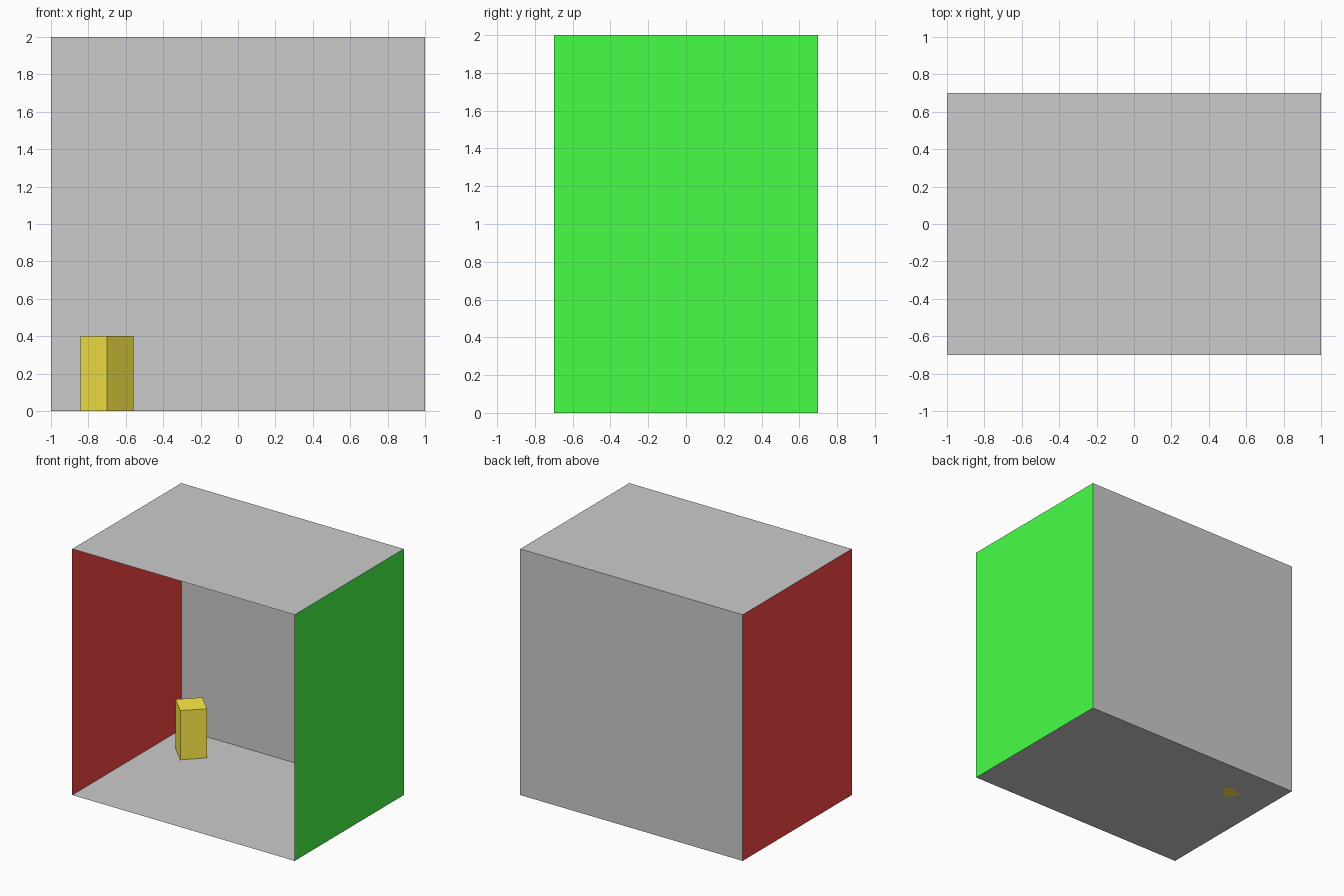
import bpy
from math import radians, pi

if "Cube" in bpy.data.objects:
    bpy.data.objects.remove(bpy.data.objects["Cube"])

W, D, H = 2.0, 1.4, 2.0


def material(name, rgb):
    mat = bpy.data.materials.new(name)
    mat.diffuse_color = (*rgb, 1.0)
    mat.use_nodes = True
    mat.node_tree.nodes["Principled BSDF"].inputs["Base Color"].default_value = mat.diffuse_color
    return mat


def panel(name, location, rotation, size, mat=None):
    """Single-sheet wall whose normal faces into the room."""
    bpy.ops.mesh.primitive_plane_add(size=1, location=location, rotation=rotation)
    obj = bpy.context.object
    obj.name = name
    obj.scale = (*size, 1)
    if mat:
        obj.data.materials.append(mat)
    return obj


red = material("red", (1.0, 0.063, 0.063))
green = material("green", (0.063, 1.0, 0.063))
yellow = material("yellow", (1.0, 0.85, 0.063))

# Room shell, open at the front
panel("floor", (0, 0, 0), (0, 0, 0), (W, D))
panel("ceiling", (0, 0, H), (pi, 0, 0), (W, D))
panel("back_wall", (0, D / 2, H / 2), (pi / 2, 0, 0), (W, H))
panel("left_wall", (-W / 2, 0, H / 2), (0, pi / 2, 0), (H, D), red)
panel("right_wall", (W / 2, 0, H / 2), (0, -pi / 2, 0), (H, D), green)

# Small block turned 45 degrees in the back left corner
bpy.ops.mesh.primitive_cube_add(size=1, location=(-0.7, 0.4, 0.2),
                                rotation=(0, 0, radians(45)))
block = bpy.context.object
block.name = "block"
block.scale = (0.2, 0.2, 0.4)
block.data.materials.append(yellow)
